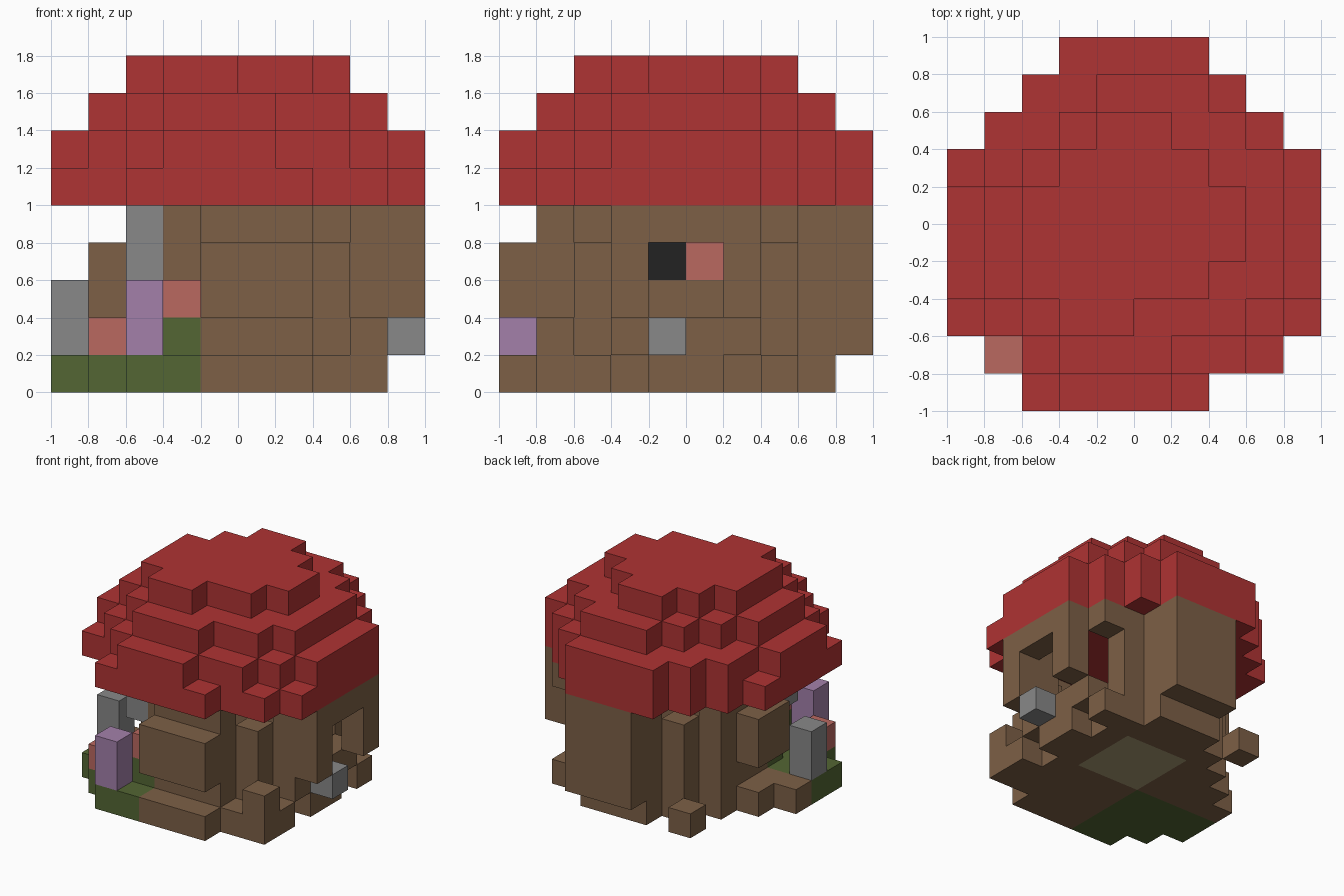
import bpy
import bmesh
from itertools import product
from mathutils import Vector

CELL = 0.2          # edge of one block
HALF = 1.0          # half width of the plan
cells = {}          # block position -> part name
colours = {}        # part name -> material

if "Cube" in bpy.data.objects:
    bpy.data.objects.remove(bpy.data.objects["Cube"], do_unlink=True)


def material(name, rgb):
    """Flat colour from 0-255 display values."""
    linear = [((c / 255 + 0.055) / 1.055) ** 2.4 for c in rgb]
    mat = bpy.data.materials.new(name)
    mat.use_nodes = True
    mat.diffuse_color = (*linear, 1)
    bsdf = mat.node_tree.nodes["Principled BSDF"]
    bsdf.inputs["Base Color"].default_value = (*linear, 1)
    bsdf.inputs["Roughness"].default_value = 0.9
    return mat


red = material("roof red", (175, 51, 51))
brown = material("wood brown", (125, 96, 70))
grey = material("stone grey", (136, 136, 136))
purple = material("flower purple", (163, 128, 170))
pink = material("clay pink", (186, 104, 96))
green = material("grass green", (83, 102, 51))
black = material("charcoal black", (34, 34, 34))
tan = material("floor tan", (168, 155, 116))


def span(value):
    """A single index or an inclusive (first, last) pair."""
    first, last = value if isinstance(value, tuple) else (value, value)
    return range(first, last + 1)


def box(part, mat, x, y, z):
    """Fill a cuboid of blocks; later boxes replace earlier ones."""
    colours[part] = mat
    for cell in product(span(x), span(y), span(z)):
        cells[cell] = part


def tier(part, mat, z, back_row, rows):
    """Fill a layer: each pair is the first and last block of a row."""
    for step, (first, last) in enumerate(rows.split()):
        box(part, mat, (int(first), int(last)), back_row - step, z)


def clear(x, y, z):
    for cell in product(span(x), span(y), span(z)):
        cells.pop(cell, None)


# Stepped domed roof
tier("roof", red, 5, 9, "36 27 18 09 09 09 09 09 28 26")
tier("roof", red, 6, 9, "36 27 18 19 09 09 09 18 27 35")
tier("roof", red, 7, 8, "46 37 28 18 18 18 27 35")
tier("roof", red, 8, 7, "45 36 27 27 26 34")

# Ground slab with a floor patch, loose stump and grass corner
tier("ground_slab", brown, 0, 8, "46 38 27 18 08 07 08 18 26")
box("loose_block", brown, 2, 8, 0)
box("floor", tan, (4, 6), (4, 6), 0)
for row, first in enumerate((2, 1, 0, 0)):
    box("grass", green, (first, 3), row, 0)

# Front wall with its overhanging bay
box("front_wall", brown, (4, 6), 1, (1, 4))
box("front_bay", brown, (4, 6), 0, (2, 3))
box("front_corner_post", brown, 7, 2, (1, 3))
box("front_corner_wall", brown, 8, 3, (1, 4))
box("front_step", brown, 8, 1, 1)

# Wall on the +x side with its window opening
box("left_wall", brown, 9, (3, 6), (2, 4))
box("left_wall_foot", brown, 8, (4, 6), 1)
clear(9, (4, 5), (2, 3))
box("left_lamp", grey, 9, 4, 1)

# Back wall and stepped corners
box("back_wall", brown, (4, 6), 9, (1, 4))
box("back_wall", brown, (4, 6), 8, (1, 4))
box("back_corner_post", brown, 7, 7, (1, 4))
box("back_bracket", brown, 8, 7, 4)
box("back_side_post", brown, 3, 7, (1, 3))

# Wall on the -x side with its bay and indoor blocks
box("right_wall", brown, 2, (3, 6), (1, 4))
box("right_bay", brown, 1, (4, 5), (2, 3))
box("hearth", black, 2, 4, 3)
box("indoor_pot", pink, 2, 5, 3)

# Garden corner: shrub, pots, flower and stone posts
box("corner_wall", brown, 3, 2, (1, 4))
box("shrub", green, 2, 3, 1)
box("shrub", green, 3, 1, 1)
box("shrub_pot", pink, 3, 1, 2)
box("garden_pot", pink, 1, 1, 1)
box("flower", purple, 2, 0, (1, 2))
box("chimney_post", grey, 2, 2, (3, 4))
box("garden_post", grey, 0, 3, (1, 2))


def face_corners(cell, axis, side):
    """Corners of one block face, wound to face outward."""
    u, v = (axis + 1) % 3, (axis + 2) % 3
    corners = []
    for du, dv in ((0, 0), (1, 0), (1, 1), (0, 1)):
        p = list(cell)
        p[axis] += side
        p[u] += du
        p[v] += dv
        corners.append(Vector(p) * CELL - Vector((HALF, HALF, 0)))
    return corners if side else corners[::-1]


# Turn each part into a mesh of its exposed faces only
for part, mat in colours.items():
    bm = bmesh.new()
    for cell in [c for c, owner in cells.items() if owner == part]:
        for axis, side in product(range(3), (0, 1)):
            beside = list(cell)
            beside[axis] += 1 if side else -1
            if tuple(beside) not in cells:
                bm.faces.new([bm.verts.new(p) for p in face_corners(cell, axis, side)])
    bmesh.ops.remove_doubles(bm, verts=bm.verts, dist=0.001)
    mesh = bpy.data.meshes.new(part)
    bm.to_mesh(mesh)
    bm.free()
    mesh.materials.append(mat)
    bpy.context.collection.objects.link(bpy.data.objects.new(part, mesh))
